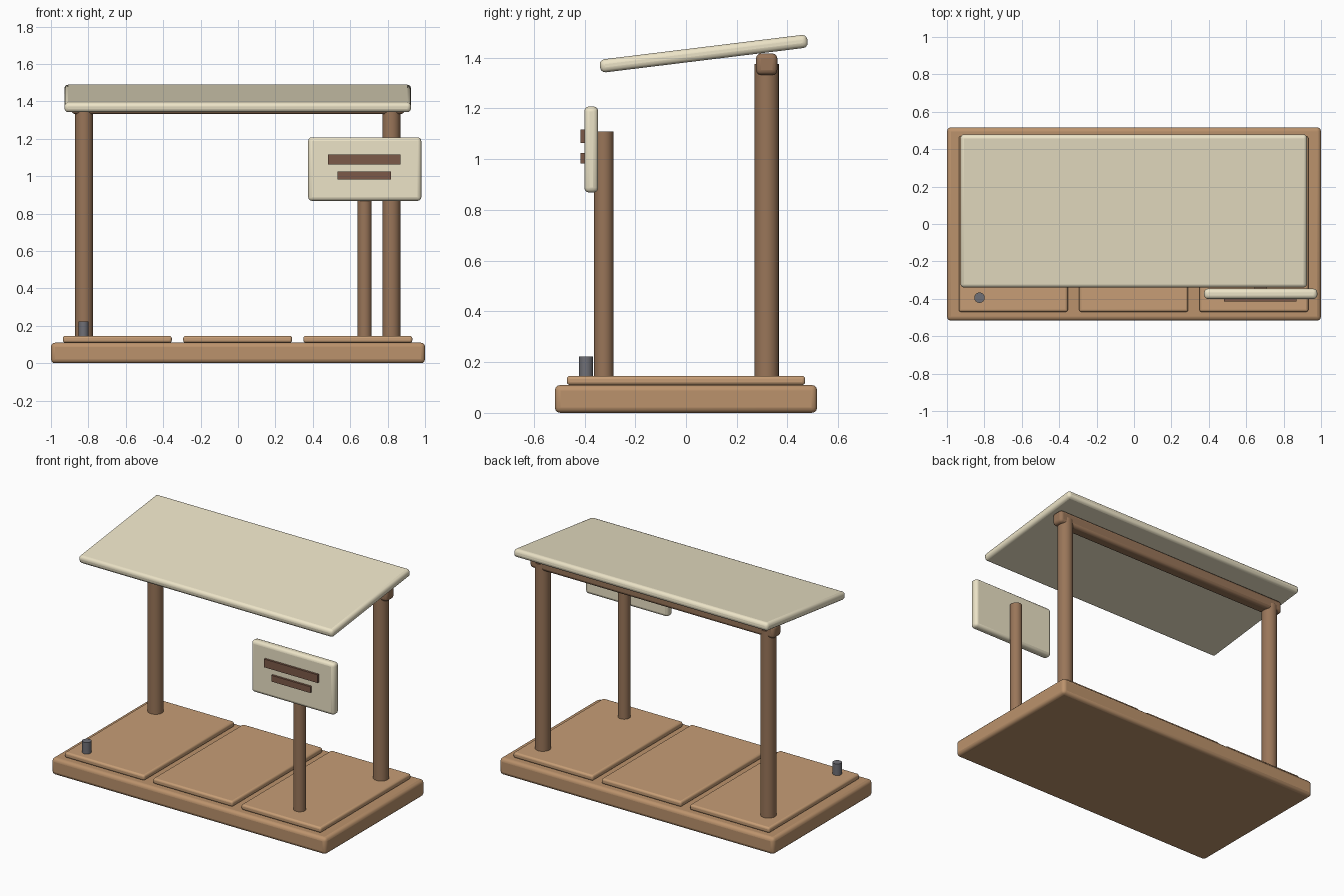
import bpy
from math import radians

if "Cube" in bpy.data.objects:
    bpy.data.objects.remove(bpy.data.objects["Cube"])


def material(name, rgb):
    m = bpy.data.materials.new(name)
    m.diffuse_color = (*rgb, 1)
    m.use_nodes = True
    m.node_tree.nodes["Principled BSDF"].inputs["Base Color"].default_value = m.diffuse_color
    return m


DECK = material("deck_wood", (0.50, 0.29, 0.15))
PLANK = material("panel_wood", (0.57, 0.34, 0.18))
POST = material("post_wood", (0.32, 0.18, 0.10))
DARK = material("dark_wood", (0.20, 0.10, 0.065))
CREAM = material("cream", (0.84, 0.77, 0.57))
METAL = material("dark_metal", (0.16, 0.16, 0.18))


def finish(ob, name, mat):
    ob.name = name
    ob.data.materials.append(mat)
    bpy.ops.object.shade_smooth_by_angle(angle=radians(40))
    return ob


def box(name, x, y, z, mat, bevel=0.0, tilt=0.0):
    """Box from (min, max) ranges, with optional rounded edges and tilt about x."""
    bpy.ops.mesh.primitive_cube_add(size=1, location=[(a + b) / 2 for a, b in (x, y, z)])
    ob = bpy.context.object
    ob.scale = [b - a for a, b in (x, y, z)]
    bpy.ops.object.transform_apply(location=False, rotation=False, scale=True)
    ob.rotation_euler.x = tilt
    if bevel:
        mod = ob.modifiers.new("rounding", "BEVEL")
        mod.width, mod.segments = bevel, 3
    return finish(ob, name, mat)


def post(name, x, y, r, z0, z1, mat, sides=24):
    bpy.ops.mesh.primitive_cylinder_add(vertices=sides, radius=r, depth=z1 - z0,
                                        location=(x, y, (z0 + z1) / 2))
    return finish(bpy.context.object, name, mat)


# Base platform with three raised floor panels
box("base", (-1, 1), (-0.517, 0.517), (0, 0.11), DECK, 0.022)
for i, x in enumerate((-0.645, -0.002, 0.641)):
    box(f"floor_panel_{i + 1}", (x - 0.291, x + 0.291), (-0.47, 0.47), (0.11, 0.146), PLANK, 0.012)

# Rear posts and the beam that carries the roof
for side, x in (("left", -0.823), ("right", 0.82)):
    post(f"rear_post_{side}", x, 0.318, 0.048, 0.11, 1.375, POST)
box("roof_beam", (-0.89, 0.89), (0.276, 0.36), (1.332, 1.417), POST, 0.02)

# Tilted roof slab
box("roof", (-0.928, 0.925), (-0.342, 0.482), (1.39, 1.442), CREAM, 0.02, radians(7))

# Sign board on its post, with two dark bars
post("sign_post", 0.677, -0.324, 0.038, 0.11, 1.11, POST)
box("sign_board", (0.375, 0.98), (-0.401, -0.346), (0.868, 1.208), CREAM, 0.02)
box("sign_bar_upper", (0.48, 0.87), (-0.415, -0.39), (1.063, 1.117), DARK)
box("sign_bar_lower", (0.533, 0.817), (-0.415, -0.39), (0.983, 1.024), DARK)

# Short peg at the front left corner
post("peg", -0.826, -0.394, 0.028, 0.12, 0.222, METAL, 16)
